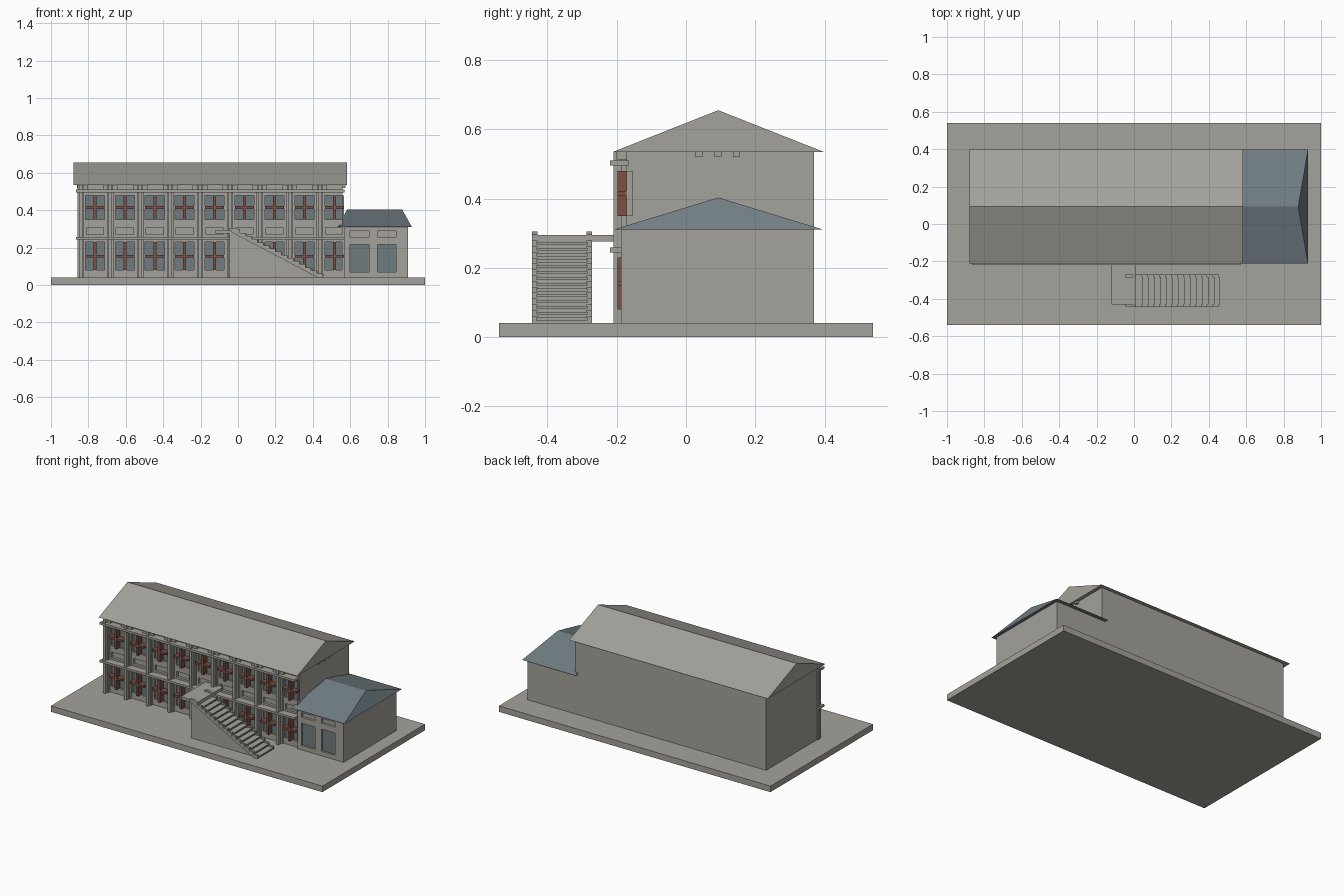
import bpy, bmesh

if "Cube" in bpy.data.objects:
    bpy.data.objects.remove(bpy.data.objects["Cube"])


def material(name, rgb):
    m = bpy.data.materials.new(name)
    m.diffuse_color = (*rgb, 1)
    m.use_nodes = True
    m.node_tree.nodes["Principled BSDF"].inputs["Base Color"].default_value = m.diffuse_color
    return m


STONE = material("stone grey", (0.37, 0.36, 0.325))
SLATE = material("slate blue", (0.165, 0.205, 0.23))
GLASS = material("window glass", (0.16, 0.20, 0.215))
BROWN = material("red brown wood", (0.20, 0.08, 0.06))


def finish(name, bm, mat):
    bmesh.ops.recalc_face_normals(bm, faces=bm.faces)
    me = bpy.data.meshes.new(name)
    bm.to_mesh(me)
    bm.free()
    me.materials.append(mat)
    ob = bpy.data.objects.new(name, me)
    bpy.context.collection.objects.link(ob)
    return ob


def boxes(name, items, mat):
    """One object from boxes given as (x0, x1, y0, y1, z0, z1)."""
    bm = bmesh.new()
    for x0, x1, y0, y1, z0, z1 in items:
        vs = bmesh.ops.create_cube(bm, size=1)["verts"]
        for v in vs:
            v.co = ((x0 + x1) / 2 + v.co.x * (x1 - x0),
                    (y0 + y1) / 2 + v.co.y * (y1 - y0),
                    (z0 + z1) / 2 + v.co.z * (z1 - z0))
    return finish(name, bm, mat)


def prism(name, profile, y0, y1, mat):
    """Extrude an x-z profile along y."""
    bm = bmesh.new()
    a = [bm.verts.new((x, y0, z)) for x, z in profile]
    b = [bm.verts.new((x, y1, z)) for x, z in profile]
    bm.faces.new(a)
    bm.faces.new(b[::-1])
    n = len(a)
    for i in range(n):
        bm.faces.new((a[i], b[i], b[(i + 1) % n], a[(i + 1) % n]))
    return finish(name, bm, mat)


def ridge_roof(name, x0, x1, r0, r1, z0, z1, mat):
    """Roof with eaves x0..x1 and ridge r0..r1 (gabled or hipped)."""
    bm = bmesh.new()
    v = [bm.verts.new(p) for p in (
        (x0, -0.21, z0), (x1, -0.21, z0), (x1, 0.397, z0), (x0, 0.397, z0),
        (r0, 0.093, z1), (r1, 0.093, z1))]
    for f in ((0, 1, 2, 3), (0, 1, 5, 4), (2, 3, 4, 5), (1, 2, 5), (3, 0, 4)):
        bm.faces.new([v[i] for i in f])
    return finish(name, bm, mat)


def facade(x0, x1, y0, y1, zlow, zhigh, centres, rows):
    """Wall layer around rows of openings; rows are (z0, z1, width)."""
    out, z = [], zlow
    for a, b, w in rows:
        out.append((x0, x1, y0, y1, z, a))
        left = x0
        for c in centres:
            out.append((left, c - w / 2, y0, y1, a, b))
            left = c + w / 2
        out.append((left, x1, y0, y1, a, b))
        z = b
    out.append((x0, x1, y0, y1, z, zhigh))
    return out


# Ground slab
boxes("base_slab", [(-1, 1, -0.54, 0.54, 0, 0.04)], STONE)

# Main block and its front wall with openings
bays = [-0.765 + 0.16 * i for i in range(8)] + [0.515]
LOW, MID, UP = (0.08, 0.23, 0.102), (0.27, 0.308, 0.092), (0.35, 0.48, 0.102)
boxes("main_block", [(-0.85, 0.56, -0.155, 0.37, 0.04, 0.535)], STONE)
boxes("main_front_wall",
      facade(-0.85, 0.56, -0.172, -0.155, 0.04, 0.535, bays, [LOW, MID, UP]), STONE)
boxes("main_window_glass",
      [(c - 0.051, c + 0.051, -0.16, -0.154, a, b)
       for c in bays for a, b, _ in (LOW, UP)], GLASS)

# Wooden window crosses
crosses = []
for c in bays:
    for a, b, _ in (LOW, UP):
        m = (a + b) / 2
        crosses.append((c - 0.008, c + 0.008, -0.198, -0.16, a, b))
        crosses.append((c - 0.051, c + 0.051, -0.198, -0.16, m - 0.007, m + 0.007))
boxes("window_crosses", crosses, BROWN)

# Stepped pilasters, ledges and eave brackets
pilasters, brackets = [], []
for i in range(9):
    x = -0.84 + 0.16 * i + (0 if i == 0 else -0.003)
    pilasters.append((x - 0.017, x + 0.017, -0.188, -0.165, 0.04, 0.535))
    pilasters.append((x - 0.009, x + 0.009, -0.21, -0.165, 0.04, 0.535))
    for s in (-0.026, 0.026):
        if x + s > -0.86:
            brackets.append((x + s - 0.013, x + s + 0.013, -0.2, -0.165, 0.512, 0.535))
boxes("pilasters", pilasters, STONE)
boxes("eave_brackets", brackets, STONE)
boxes("front_ledges", [(-0.865, 0.57, -0.22, -0.165, z, z + 0.014)
                       for z in (0.244, 0.496)], STONE)

# Main roof with purlin ends
ridge_roof("main_roof", -0.88, 0.583, -0.88, 0.583, 0.535, 0.655, STONE)
boxes("purlin_ends", [(s, s + 0.02, y - 0.01, y + 0.01, 0.52, 0.535)
                      for s in (-0.862, 0.556) for y in (0.038, 0.092, 0.146)], STONE)

# Side wing
wing = [0.65, 0.796]
boxes("wing_block", [(0.555, 0.91, -0.172, 0.37, 0.04, 0.31)], STONE)
boxes("wing_front_wall",
      facade(0.57, 0.91, -0.188, -0.172, 0.04, 0.31, wing,
             [(0.07, 0.218, 0.1), (0.257, 0.288, 0.1)]), STONE)
boxes("wing_window_glass", [(c - 0.05, c + 0.05, -0.177, -0.171, 0.07, 0.218)
                            for c in wing], GLASS)
ridge_roof("wing_roof", 0.535, 0.93, 0.583, 0.878, 0.31, 0.403, SLATE)

# Outside stair: solid stepped body, side stringers, treads and landing
N, X0, X1, TOP = 14, 0.01, 0.455, 0.285
run, rise = (X1 - X0) / N, (TOP - 0.05) / N
body = [(-0.045, 0.04), (-0.045, TOP), (X0, TOP)]
for i in range(N):
    z = TOP - rise * (i + 1)
    body += [(X0 + run * i, z), (X0 + run * (i + 1), z)]
body.append((X1, 0.04))
prism("stair_body", body, -0.43, -0.285, STONE)
side = [(-0.045, 0.29), (-0.045, 0.305), (-0.01, 0.305), (X0, 0.296)]
for i in range(N):
    z = TOP - rise * (i + 1) + 0.011
    side += [(X0 + run * i, z), (X0 + run * (i + 1), z)]
side += [(X1, 0.04), (X1 - 0.03, 0.04), (-0.02, 0.275)]
for name, y in (("front_stringer", -0.445), ("rear_stringer", -0.287)):
    prism(name, side, y, y + 0.016, STONE)
boxes("stair_treads", [(X0 + run * i, X0 + run * (i + 1) + 0.006, -0.431, -0.284,
                        TOP - rise * (i + 1) - 0.002, TOP - rise * (i + 1) + 0.006)
                       for i in range(N)], STONE)
boxes("landing", [(-0.12, 0.01, -0.43, -0.17, 0.276, 0.295)], STONE)
